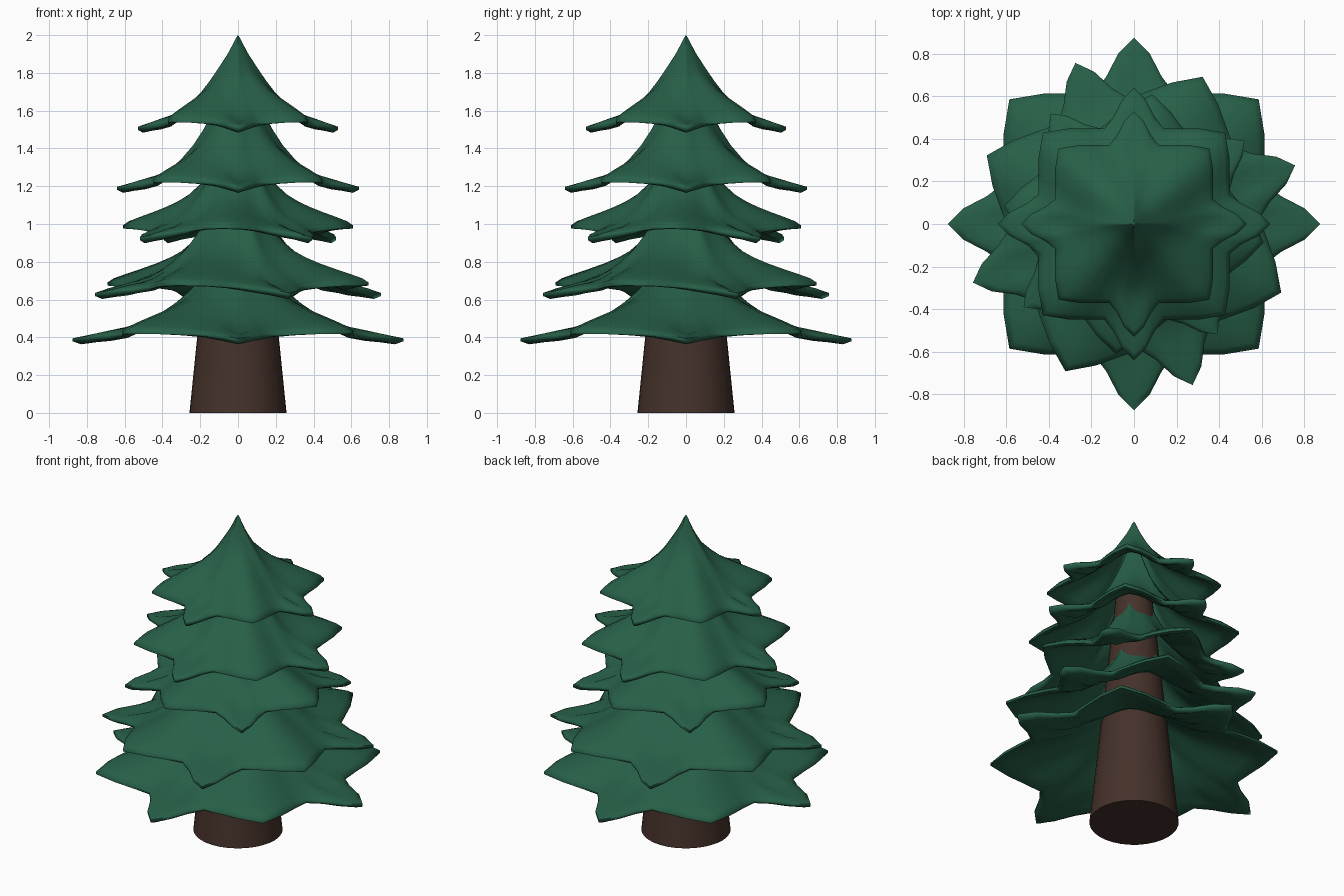
import bpy, bmesh
from math import atan2, cos, sin, pi, radians, hypot

default = bpy.data.objects.get("Cube")
if default:
    bpy.data.objects.remove(default, do_unlink=True)


def material(name, rgb):
    m = bpy.data.materials.new(name)
    m.use_nodes = True
    m.diffuse_color = (*rgb, 1)
    node = m.node_tree.nodes["Principled BSDF"]
    node.inputs["Base Color"].default_value = (*rgb, 1)
    node.inputs["Roughness"].default_value = 0.9
    return m


green = material("needle green", (0.02, 0.115, 0.063))
brown = material("bark brown", (0.06, 0.031, 0.023))


def finish(name, bm, mat, angle):
    bmesh.ops.recalc_face_normals(bm, faces=bm.faces)
    mesh = bpy.data.meshes.new(name)
    bm.to_mesh(mesh)
    bm.free()
    mesh.materials.append(mat)
    ob = bpy.data.objects.new(name, mesh)
    bpy.context.collection.objects.link(ob)
    bpy.ops.object.select_all(action="DESELECT")
    ob.select_set(True)
    bpy.context.view_layer.objects.active = ob
    bpy.ops.object.shade_smooth_by_angle(angle=radians(angle))


# One eighth of the skirt outline, from pointed tip to blunt corner
EIGHTH = [(1, 0), (0.915, 0.085), (0.79, 0.15), (0.70, 0.22),
          (0.70, 0.35), (0.70, 0.49), (0.67, 0.67)]
QUARTER = EIGHTH + [(y, x) for x, y in EIGHTH[-2:0:-1]]
OUTLINE = []
for k in range(4):
    c, s = round(cos(k * pi / 2)), round(sin(k * pi / 2))
    OUTLINE += [(x * c - y * s, x * s + y * c) for x, y in QUARTER]

# Slopes (distance out, height) down a pointed ridge and down a blunt corner
RIDGE = [(0, 0.49), (0.02, 0.475), (0.09, 0.40), (0.21, 0.30), (0.34, 0.20),
         (0.5, 0.11), (0.62, 0.055), (0.7, 0.033), (0.8, 0.023), (0.9, 0.016), (1, 0)]
CORNER = [(0, 0.49), (0.02, 0.475), (0.09, 0.40), (0.21, 0.305), (0.43, 0.212),
          (0.62, 0.16), (0.8, 0.11), (0.95, 0.064), (1, 0.04)]
RINGS = [0.02, 0.06, 0.1, 0.16, 0.22, 0.29, 0.37, 0.47, 0.57, 0.67, 0.77, 0.86, 0.95, 1]


def sample(profile, u):
    for (a, h), (b, g) in zip(profile, profile[1:]):
        if u <= b:
            return h + (g - h) * (u - a) / (b - a)
    return profile[-1][1]


def skirt_point(x, y, u):
    """Diamond section near the peak, opening to the star outline at the rim."""
    a, r = atan2(y, x), hypot(x, y)
    w = abs(sin(2 * a)) ** 0.75
    mix = min(1, u * 1.1) ** 1.5
    rho = u * ((1 - 0.22 * w) * (1 - mix) + r * mix)
    h = sample(RIDGE, u) * (1 - w) + sample(CORNER, u) * w
    return rho * cos(a), rho * sin(a), h


def foliage(name, base, radius, turn, lift, steep):
    bm = bmesh.new()
    ct, st = cos(radians(turn)), sin(radians(turn))
    n = len(OUTLINE)

    def layer(lower):
        peak = bm.verts.new((0, 0, base + 0.49 + steep - (0.04 if lower else 0)))
        rings = []
        for u in RINGS:
            drop = (0.016 if u == 1 else 0.04) if lower else 0
            ring = []
            for ox, oy in OUTLINE:
                x, y, h = skirt_point(ox, oy, u)
                # curl the corners up and draw the peak out
                h += lift * u * u * abs(sin(2 * atan2(oy, ox))) + steep * (1 - u) ** 4
                ring.append(bm.verts.new((radius * (x * ct - y * st),
                                          radius * (x * st + y * ct), base + h - drop)))
            rings.append(ring)
        for i in range(n):
            j = (i + 1) % n
            bm.faces.new((peak, rings[0][i], rings[0][j]))
            for p, q in zip(rings, rings[1:]):
                bm.faces.new((p[i], q[i], q[j], p[j]))
        return rings[-1]

    top, bottom = layer(False), layer(True)
    for i in range(n):
        j = (i + 1) % n
        bm.faces.new((top[i], bottom[i], bottom[j], top[j]))
    finish(name, bm, green, 75)


# Foliage tiers, bottom to top: tip height, tip radius, twist, corner lift, peak stretch
foliage("foliage_tier_1", 0.395, 0.875, 0, 0.0, 0.06)
foliage("foliage_tier_2", 0.635, 0.806, 20, 0.015, 0.27)
foliage("foliage_tier_3", 0.93, 0.65, 37, 0.022, 0.29)
foliage("foliage_tier_4", 1.197, 0.64, 0, 0.0, 0.24)
foliage("foliage_tier_5", 1.515, 0.53, 0, 0.0, -0.005)

# Tapered trunk
bm = bmesh.new()
bmesh.ops.create_cone(bm, cap_ends=True, segments=32, radius1=0.257, radius2=0.1, depth=1.54)
bmesh.ops.translate(bm, verts=bm.verts, vec=(0, 0, 0.77))
finish("trunk", bm, brown, 30)
